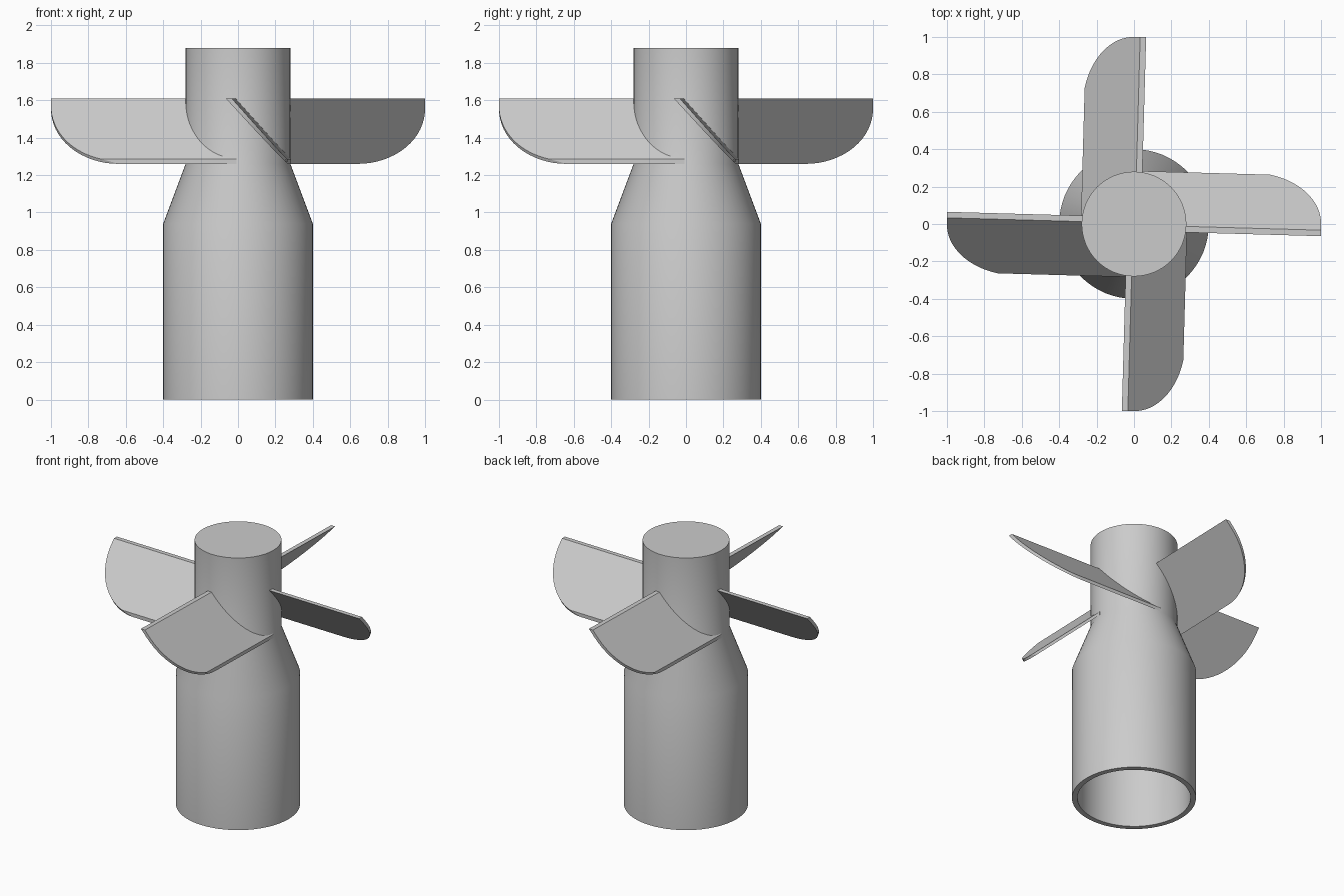
import bpy, bmesh, math
from mathutils import Matrix

if "Cube" in bpy.data.objects:
    bpy.data.objects.remove(bpy.data.objects["Cube"], do_unlink=True)

grey = bpy.data.materials.new("plain_grey")
grey.use_nodes = True
grey.diffuse_color = (0.6, 0.6, 0.6, 1)
grey.node_tree.nodes["Principled BSDF"].inputs["Base Color"].default_value = (0.6, 0.6, 0.6, 1)


def make_object(name, bm):
    bmesh.ops.recalc_face_normals(bm, faces=bm.faces)
    mesh = bpy.data.meshes.new(name)
    bm.to_mesh(mesh)
    bm.free()
    mesh.materials.append(grey)
    obj = bpy.data.objects.new(name, mesh)
    bpy.context.collection.objects.link(obj)
    return obj


def select_only(obj):
    bpy.ops.object.select_all(action='DESELECT')
    obj.select_set(True)
    bpy.context.view_layer.objects.active = obj


# Hollow body with a shoulder and a closed hub: outer wall up, inner wall down
SHOULDER, NECK, TOP = 0.94, 1.26, 1.88
BODY_R, HUB_R, WALL = 0.4, 0.28, 0.035
profile = [(0, TOP), (HUB_R, TOP), (HUB_R, NECK), (BODY_R, SHOULDER), (BODY_R, 0),
           (BODY_R - WALL, 0), (BODY_R - WALL, SHOULDER),
           (HUB_R - WALL, NECK), (HUB_R - WALL, TOP - WALL), (0, TOP - WALL)]
bm = bmesh.new()
verts = [bm.verts.new((r, 0, z)) for r, z in profile]
edges = [bm.edges.new(pair) for pair in zip(verts, verts[1:])]
bmesh.ops.spin(bm, geom=verts + edges, cent=(0, 0, 0), axis=(0, 0, 1),
               angle=math.tau, steps=64)
bmesh.ops.remove_doubles(bm, verts=bm.verts, dist=0.0001)
body = make_object("hollow_body", bm)
select_only(body)
bpy.ops.object.shade_smooth_by_angle(angle=math.radians(30))


# Pitched blade: two parallel sloping faces with a rounded lower tip
def blade_side(bm, top, bottom, arc_z, segments=16):
    def point(x, z):
        t = (top[1] - z) / (top[1] - bottom[1])
        return bm.verts.new((x, top[0] + t * (bottom[0] - top[0]), z))
    arc_x, rx, rz = 0.63, 0.37, 0.30
    end = math.asin(min(1, (arc_z - bottom[1]) / rz))
    points = [point(0, top[1]), point(arc_x + rx, top[1])]
    for i in range(segments + 1):
        a = end * i / segments
        points.append(point(arc_x + rx * math.cos(a), arc_z - rz * math.sin(a)))
    points.append(point(0, bottom[1]))
    return points


bm = bmesh.new()
upper = blade_side(bm, (-0.005, 1.61), (0.284, 1.285), 1.576)
lower = blade_side(bm, (-0.037, 1.61), (0.284, 1.26), 1.56)
bm.faces.new(upper)
bm.faces.new(lower)
for i in range(len(upper)):
    j = (i + 1) % len(upper)
    bm.faces.new((upper[i], upper[j], lower[j], lower[i]))
blade = make_object("blade_1", bm)

# Trim the blade root so that it stops inside the hub wall
bm = bmesh.new()
bmesh.ops.create_cone(bm, cap_ends=True, segments=64, radius1=HUB_R - 0.01,
                      radius2=HUB_R - 0.01, depth=0.8,
                      matrix=Matrix.Translation((0, 0, 1.45)))
cutter = make_object("root_cutter", bm)
cutter.hide_render = True
trim = blade.modifiers.new("trim_root", 'BOOLEAN')
trim.operation = 'DIFFERENCE'
trim.solver = 'EXACT'
trim.object = cutter
select_only(blade)
bpy.ops.object.modifier_apply(modifier=trim.name)
bpy.data.objects.remove(cutter, do_unlink=True)
bpy.ops.object.shade_smooth_by_angle(angle=math.radians(20))

# Four blades around the hub, each swept back slightly
SWEEP = -0.028
blade.rotation_euler.z = SWEEP
for i in range(1, 4):
    other = blade.copy()
    other.name = f"blade_{i + 1}"
    other.rotation_euler.z = SWEEP + i * math.pi / 2
    bpy.context.collection.objects.link(other)
